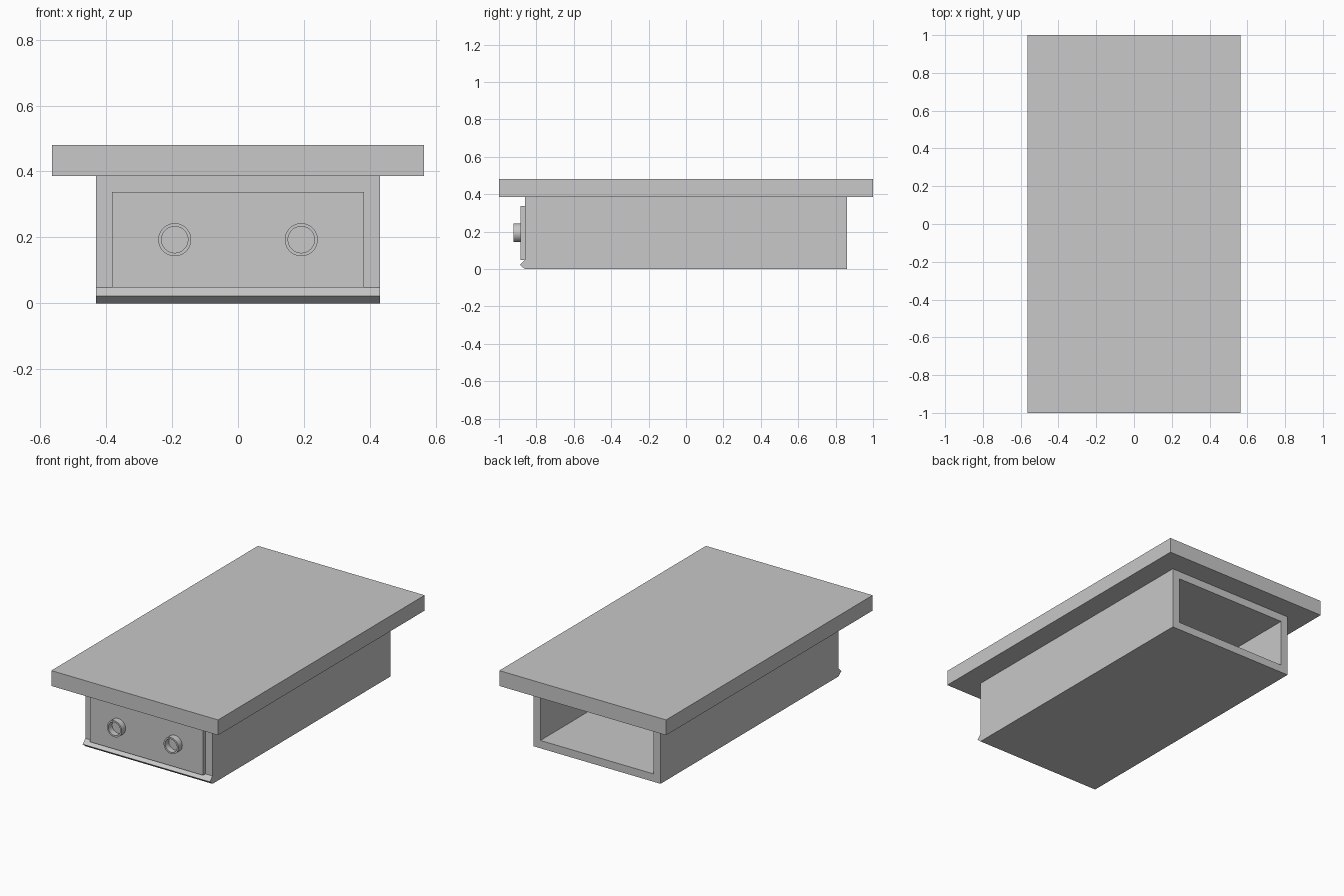
import bpy, bmesh, math

cube = bpy.data.objects.get("Cube")
if cube:
    bpy.data.objects.remove(cube, do_unlink=True)

grey = bpy.data.materials.new("light grey")
grey.use_nodes = True
grey.diffuse_color = (0.58, 0.58, 0.58, 1)
grey.node_tree.nodes["Principled BSDF"].inputs["Base Color"].default_value = grey.diffuse_color


def finish(name, bm):
    bmesh.ops.recalc_face_normals(bm, faces=bm.faces)
    mesh = bpy.data.meshes.new(name)
    bm.to_mesh(mesh)
    bm.free()
    mesh.materials.append(grey)
    obj = bpy.data.objects.new(name, mesh)
    bpy.context.collection.objects.link(obj)
    return obj


def box(name, x, y0, y1, z0, z1):
    """Box centred on x = 0 with half width x."""
    bm = bmesh.new()
    bmesh.ops.create_cube(bm, size=1)
    for v in bm.verts:
        v.co = (2 * x * v.co.x, y0 if v.co.y < 0 else y1, z0 if v.co.z < 0 else z1)
    return finish(name, bm)


HALF, END, TOP, WALL = 0.431, 0.862, 0.386, 0.048

# Table top
box("table_top", 0.565, -1, 1, TOP, 0.48)

# Open-ended case: two rectangular loops bridged at each end
bm = bmesh.new()
rings = []
for inset in (0, WALL):
    for y in (-END, END):
        x, z0, z1 = HALF - inset, inset, TOP - inset
        rings.append([bm.verts.new((px, y, pz)) for px, pz in
                      ((-x, z0), (x, z0), (x, z1), (-x, z1))])
outer_front, outer_back, inner_front, inner_back = rings
for a, b in ((outer_front, outer_back), (inner_front, inner_back),
             (outer_front, inner_front), (outer_back, inner_back)):
    for i in range(4):
        j = (i + 1) % 4
        bm.faces.new((a[i], a[j], b[j], b[i]))
finish("case", bm)

# Front panel closing the case
box("front_panel", HALF - WALL, -0.885, -END + WALL, WALL, TOP - WALL)

# Wedge-shaped lip under the panel
bm = bmesh.new()
ends = [[bm.verts.new((x, y, z)) for y, z in ((-END, 0), (-0.888, 0.022), (-END, WALL))]
        for x in (-HALF, HALF)]
for i in range(3):
    j = (i + 1) % 3
    bm.faces.new((ends[0][i], ends[0][j], ends[1][j], ends[1][i]))
for end in ends:
    bm.faces.new(end)
finish("front_lip", bm)

# Hollow round knobs, turned from a profile of radius and y
profile = [(0.05, -0.88), (0.05, -0.923), (0.04, -0.923), (0.04, -0.887)]
SIDES = 48
for side, cx in (("right", -0.192), ("left", 0.192)):
    bm = bmesh.new()
    loops = [[bm.verts.new((cx + r * math.cos(math.tau * i / SIDES), y,
                            0.193 + r * math.sin(math.tau * i / SIDES)))
              for i in range(SIDES)] for r, y in profile]
    for a, b in zip(loops, loops[1:]):
        for i in range(SIDES):
            j = (i + 1) % SIDES
            bm.faces.new((a[i], a[j], b[j], b[i]))
    bm.faces.new(loops[0])
    bm.faces.new(loops[-1])
    knob = finish(side + "_knob", bm)
    bpy.ops.object.select_all(action="DESELECT")
    knob.select_set(True)
    bpy.context.view_layer.objects.active = knob
    bpy.ops.object.shade_smooth_by_angle(angle=math.radians(30))
